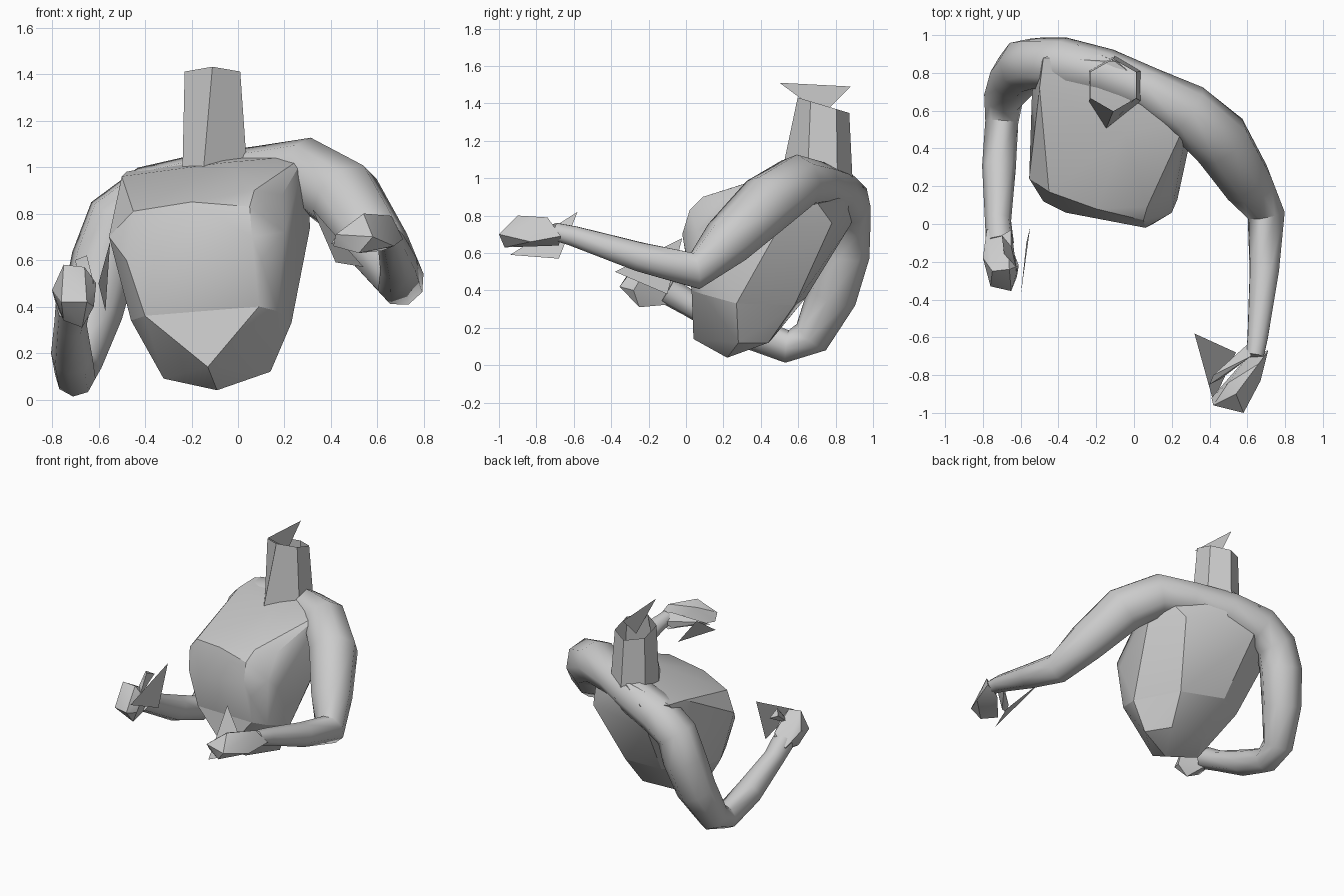
import bpy, bmesh, math
from mathutils import Vector

cube = bpy.data.objects.get("Cube")
if cube:
    bpy.data.objects.remove(cube, do_unlink=True)

# One clay grey for everything
GREY = (0.6, 0.6, 0.6, 1.0)
clay = bpy.data.materials.new("clay_grey")
clay.use_nodes = True
clay.diffuse_color = GREY
clay.node_tree.nodes["Principled BSDF"].inputs["Base Color"].default_value = GREY


def finish(name, bm, angle=30):
    """Turn a bmesh into an object with smooth shading and sharp edges."""
    if len(bm.faces) > 1:
        bmesh.ops.recalc_face_normals(bm, faces=bm.faces[:])
    mesh = bpy.data.meshes.new(name)
    bm.to_mesh(mesh)
    bm.free()
    mesh.materials.append(clay)
    mesh.shade_smooth()
    mesh.set_sharp_from_angle(angle=math.radians(angle))
    obj = bpy.data.objects.new(name, mesh)
    bpy.context.scene.collection.objects.link(obj)
    return obj


def hull(name, *point_groups):
    """Faceted solid wrapped around its corner points."""
    bm = bmesh.new()
    for group in point_groups:
        for point in group:
            bm.verts.new(point)
    bmesh.ops.convex_hull(bm, input=bm.verts[:])
    unused = [v for v in bm.verts if not v.link_faces]
    bmesh.ops.delete(bm, geom=unused, context="VERTS")
    return finish(name, bm)


def bridge(bm, rings):
    """Join neighbouring closed rings with quads."""
    for lower, upper in zip(rings, rings[1:]):
        count = len(lower)
        for i in range(count):
            j = (i + 1) % count
            bm.faces.new((lower[i], lower[j], upper[j], upper[i]))


def limb(name, path, sides=8):
    """Tapered tube along (x, y, z, radius) stations."""
    bm = bmesh.new()
    centres = [Vector(p[:3]) for p in path]
    tangents = []
    for i in range(len(centres)):
        before = centres[max(i - 1, 0)]
        after = centres[min(i + 1, len(centres) - 1)]
        tangents.append((after - before).normalized())
    side = tangents[0].cross(Vector((0, 0, 1))).normalized()
    rings = []
    for i, tangent in enumerate(tangents):
        if i:
            side.rotate(tangents[i - 1].rotation_difference(tangent))
        other = tangent.cross(side)
        ring = []
        for k in range(sides):
            turn = math.tau * (k + .5) / sides
            offset = side * math.cos(turn) + other * math.sin(turn)
            ring.append(bm.verts.new(centres[i] + offset * path[i][3]))
        rings.append(ring)
    bridge(bm, rings)
    bm.faces.new(rings[0])
    bm.faces.new(rings[-1])
    return finish(name, bm, 48)


# Torso: pelvis and chest meet in a crease at the waist
pelvis = [(-.13, .04, .14), (-.09, .22, .04), (.14, .28, .12),
          (-.32, .28, .09), (.04, .44, .12), (-.22, .46, .14)]
waist = [(-.46, .26, .34), (-.4, .11, .36), (.09, .03, .4), (.17, .09, .38),
         (.23, .27, .33), (.08, .58, .32), (-.25, .64, .36), (-.47, .5, .38)]
chest = [(-.555, .24, .7), (-.48, .12, .6), (-.36, .06, .6), (.1, 0, .6),
         (.06, -.02, .7), (.2, .06, .72), (.23, .13, .65), (.31, .5, .74),
         (.2, .78, .76), (-.3, .88, .75), (-.54, .7, .7)]
shoulders = [(-.45, .17, .81), (-.2, .08, .85), (.05, .02, .83), (.07, .09, .9),
             (.19, .18, .88), (.29, .57, 1.05), (-.05, .47, 1.02),
             (-.5, .72, .96), (-.1, .86, 1.05), (-.48, .88, .98),
             (-.3, .95, .95)]
hull("pelvis", pelvis, waist)
hull("chest", waist, chest, shoulders)

# Arms and shoulder girdle, from left wrist across the back to right wrist
left_arm = [(.64, -.7, .715, .05), (.655, -.6, .69, .058), (.69, -.25, .58, .083),
            (.7, .05, .505, .105), (.6, .22, .66, .14), (.46, .44, .87, .165),
            (.28, .6, .98, .15)]
girdle = [(.08, .71, .97, .12), (-.15, .8, .93, .13), (-.38, .85, .87, .14)]
right_arm = [(-.52, .85, .77, .14), (-.575, .84, .6, .145), (-.63, .78, .37, .135),
             (-.69, .67, .15, .105), (-.7, .54, .1, .088), (-.715, .3, .19, .09),
             (-.72, .02, .33, .07), (-.71, -.1, .4, .075)]
limb("arms_and_shoulders", left_arm + girdle + right_arm)

# Fists with thumbs
hull("left_fist", [(.58, -1, .7), (.42, -.96, .71), (.41, -.92, .66),
                   (.52, -.97, .63), (.54, -.9, .8), (.66, -.74, .79),
                   (.67, -.83, .66), (.71, -.67, .69), (.5, -.84, .77),
                   (.62, -.68, .64)])
hull("left_thumb", [(.62, -.62, .72), (.58, -.66, .67), (.62, -.7, .76),
                    (.42, -.8, .7), (.4, -.85, .67), (.46, -.82, .66)])
hull("right_fist", [(-.76, -.33, .42), (-.65, -.355, .42), (-.8, -.18, .47),
                    (-.75, -.25, .58), (-.66, -.24, .57), (-.61, -.22, .5),
                    (-.62, -.28, .4), (-.67, -.25, .31), (-.75, -.22, .34),
                    (-.78, -.03, .4), (-.67, -.06, .47), (-.7, -.03, .33)])
hull("right_thumb", [(-.65, -.03, .58), (-.7, -.06, .6), (-.65, -.12, .62),
                     (-.62, -.25, .5), (-.68, -.22, .48)])

# Neck: hollow six-sided tube, rim sloping down to the back
bm = bmesh.new()
rings = []
for x, y, z, radius, slope in [(-.1, .73, 1, .16, 0), (-.11, .735, 1.39, .138, -.3)]:
    ring = []
    for k in range(6):
        turn = math.tau * (k + .5) / 6
        dy = radius * math.sin(turn)
        ring.append(bm.verts.new((x + radius * math.cos(turn), y + dy, z + slope * dy)))
    rings.append(ring)
front = min(rings[0], key=lambda v: v.co.y)
front.co = (-.15, .5, .97)
bridge(bm, rings)
finish("neck", bm)

# Loose triangular fins above the neck and inside each fist
fins = {
    "neck_fin": [(-.11, .5, 1.51), (-.11, .88, 1.49), (-.11, .73, 1.34)],
    "left_fin": [(.32, -.58, .82), (.42, -.94, .59), (.54, -.68, .57)],
    "right_fin": [(-.55, -.02, .68), (-.57, -.1, .38), (-.6, -.38, .5)],
}
for name, corners in fins.items():
    bm = bmesh.new()
    bm.faces.new([bm.verts.new(c) for c in corners])
    finish(name, bm)
